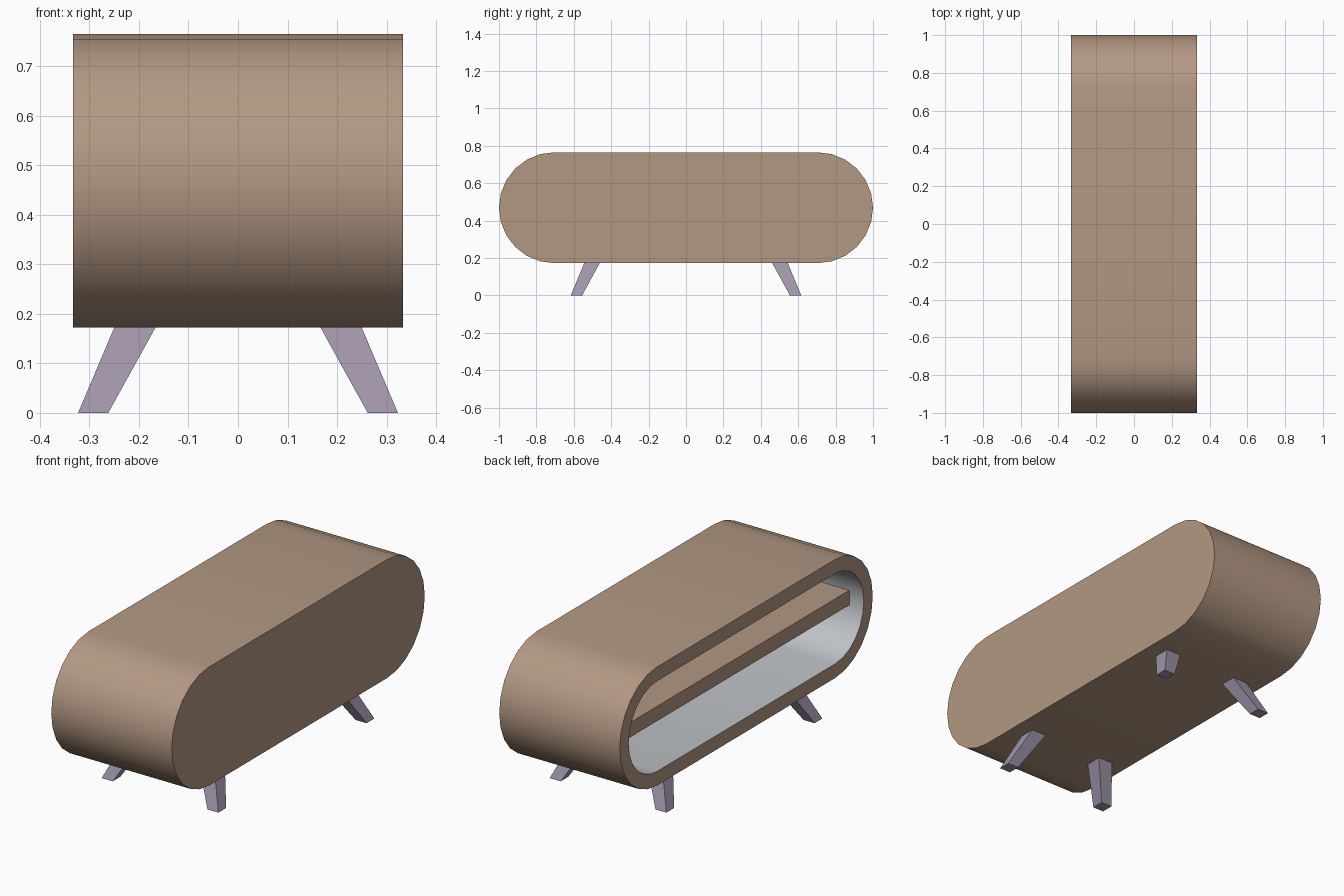
import bpy, bmesh
from math import sin, cos, pi, radians

cube = bpy.data.objects.get("Cube")
if cube:
    bpy.data.objects.remove(cube, do_unlink=True)


def material(name, rgb):
    m = bpy.data.materials.new(name)
    m.use_nodes = True
    color = (*rgb, 1)
    m.diffuse_color = color
    m.node_tree.nodes["Principled BSDF"].inputs["Base Color"].default_value = color
    return m


wood = material("warm_brown_wood", (0.45, 0.315, 0.225))
liner = material("pale_grey_liner", (0.52, 0.54, 0.57))
leg_paint = material("grey_violet_legs", (0.35, 0.30, 0.40))

HALF_W, MID_Z, RADIUS, CENTRE_Y = 0.333, 0.4685, 0.2965, 0.7035
WALL, BACK_X, SEGMENTS = 0.071, 0.262, 12


def finish(name, bm, mats, smooth=False):
    bmesh.ops.recalc_face_normals(bm, faces=bm.faces)
    mesh = bpy.data.meshes.new(name)
    bm.to_mesh(mesh)
    bm.free()
    for m in mats:
        mesh.materials.append(m)
    ob = bpy.data.objects.new(name, mesh)
    bpy.context.collection.objects.link(ob)
    if smooth:
        bpy.ops.object.select_all(action='DESELECT')
        ob.select_set(True)
        bpy.context.view_layer.objects.active = ob
        bpy.ops.object.shade_smooth_by_angle(angle=radians(30))
    return ob


def stadium(bm, x, r):
    """Ring of vertices: two half circles joined by straight runs."""
    ring = []
    for side in (1, -1):
        for i in range(SEGMENTS + 1):
            a = -pi / 2 + pi * i / SEGMENTS
            ring.append(bm.verts.new((x, side * (CENTRE_Y + r * cos(a)),
                                      MID_Z + side * r * sin(a))))
    return ring


def bridge(bm, a, b, mat=0):
    n = len(a)
    for i in range(n):
        j = (i + 1) % n
        bm.faces.new((a[i], a[j], b[j], b[i])).material_index = mat


def box(name, lo, hi, mat):
    bm = bmesh.new()
    bmesh.ops.create_cube(bm, size=1)
    for v in bm.verts:
        v.co = [(l + h) / 2 + c * (h - l) for c, l, h in zip(v.co, lo, hi)]
    return finish(name, bm, [mat])


# Cabinet shell: closed at one side, hollow and lined at the other
bm = bmesh.new()
closed = stadium(bm, HALF_W, RADIUS)
opened = stadium(bm, -HALF_W, RADIUS)
rim = stadium(bm, -HALF_W, RADIUS - WALL)
recess = stadium(bm, BACK_X, RADIUS - WALL)
bm.faces.new(closed)
bridge(bm, closed, opened)
bridge(bm, opened, rim)
bridge(bm, rim, recess, 1)
bm.faces.new(recess).material_index = 1
finish("cabinet_shell", bm, [wood, liner], smooth=True)

# Shelf across the middle of the recess
box("shelf", (-0.256, -0.928, MID_Z - 0.037), (BACK_X, 0.928, MID_Z + 0.037), wood)

# Splayed, tapered legs: (x, y, half width, z) at foot and top
FOOT, TOP = (0.2925, 0.5855, 0.0305, 0), (0.2055, 0.5, 0.042, 0.178)
for sx, side in ((1, "left"), (-1, "right")):
    for sy, end in ((-1, "front"), (1, "back")):
        bm = bmesh.new()
        bmesh.ops.create_cube(bm, size=2)
        for v in bm.verts:
            x, y, w, z = TOP if v.co.z > 0 else FOOT
            v.co = (sx * x + w * v.co.x, sy * y + w * v.co.y, z)
        finish(f"leg_{end}_{side}", bm, [leg_paint])
